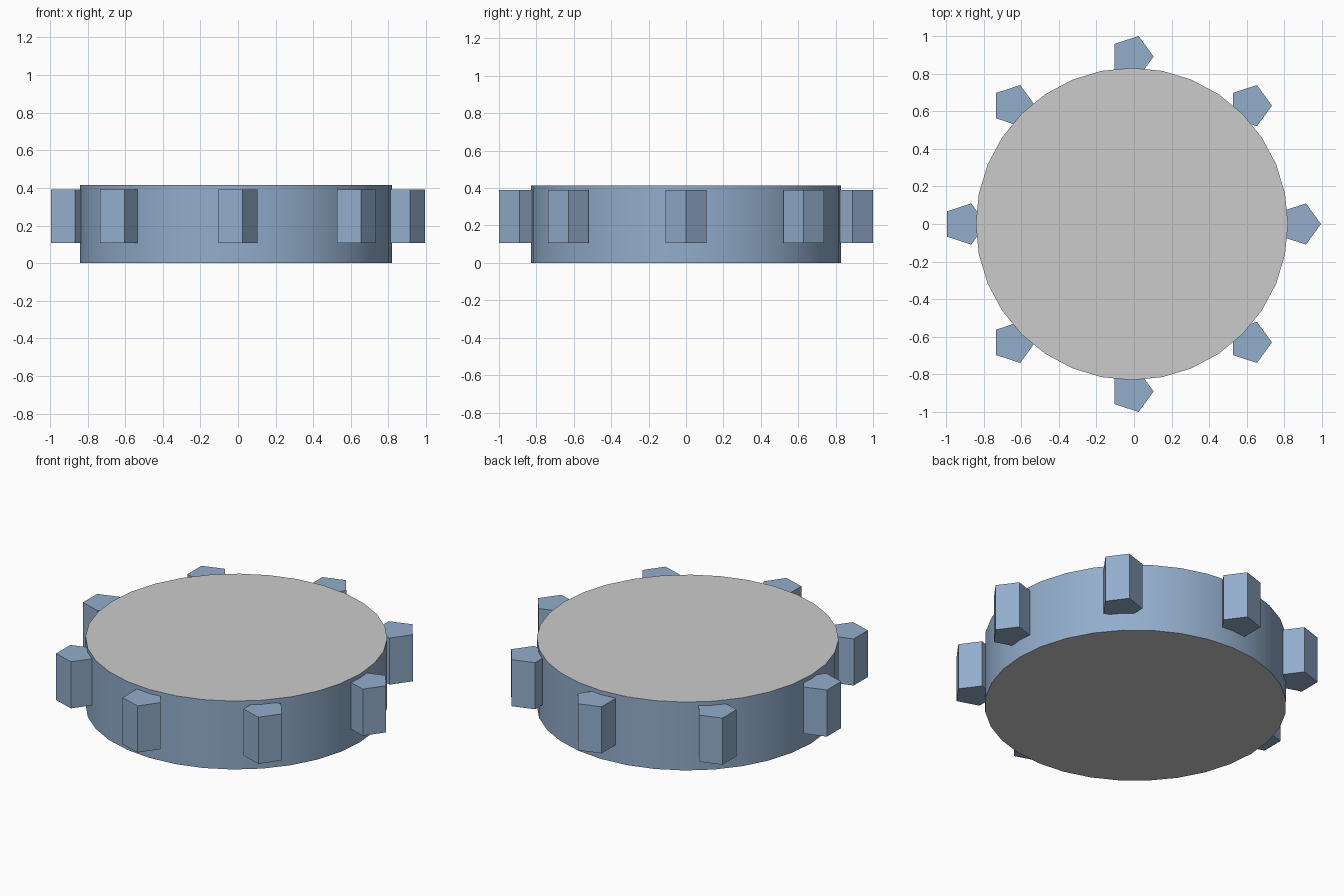
import bpy
from math import cos, sin, pi, radians

if "Cube" in bpy.data.objects:
    bpy.data.objects.remove(bpy.data.objects["Cube"])

CX = -0.011          # hub centre, offset so the outer bounds are centred
HUB_R, HUB_H = 0.83, 0.415
PEG_R, PEG_H, PEG_Z = 0.115, 0.283, 0.249
RING_R = 0.89


def material(name, rgb):
    m = bpy.data.materials.new(name)
    m.diffuse_color = (*rgb, 1)
    m.use_nodes = True
    m.node_tree.nodes["Principled BSDF"].inputs["Base Color"].default_value = m.diffuse_color
    return m


blue = material("steel_blue", (0.29, 0.42, 0.60))
grey = material("plain_grey", (0.60, 0.60, 0.60))


def prism(name, sides, radius, height, location):
    # Upright prism with one corner pointing to +x
    bpy.ops.mesh.primitive_cylinder_add(vertices=sides, radius=radius, depth=height,
                                        location=location, rotation=(0, 0, -pi / 2))
    ob = bpy.context.object
    ob.name = name
    bpy.ops.object.transform_apply(location=False, rotation=True, scale=False)
    ob.data.materials.append(blue)
    return ob


# Round hub: smooth blue rim, grey caps
hub = prism("hub", 32, HUB_R, HUB_H, (CX, 0, HUB_H / 2))
hub.data.materials.append(grey)
for p in hub.data.polygons:
    if abs(p.normal.z) > 0.9:
        p.material_index = 1
bpy.ops.object.shade_smooth_by_angle(angle=radians(30))

# Eight five-sided pegs around the rim, all facing the same way
for i in range(8):
    a = i * pi / 4
    prism(f"peg_{i + 1}", 5, PEG_R, PEG_H,
          (CX + RING_R * cos(a), RING_R * sin(a), PEG_Z))
